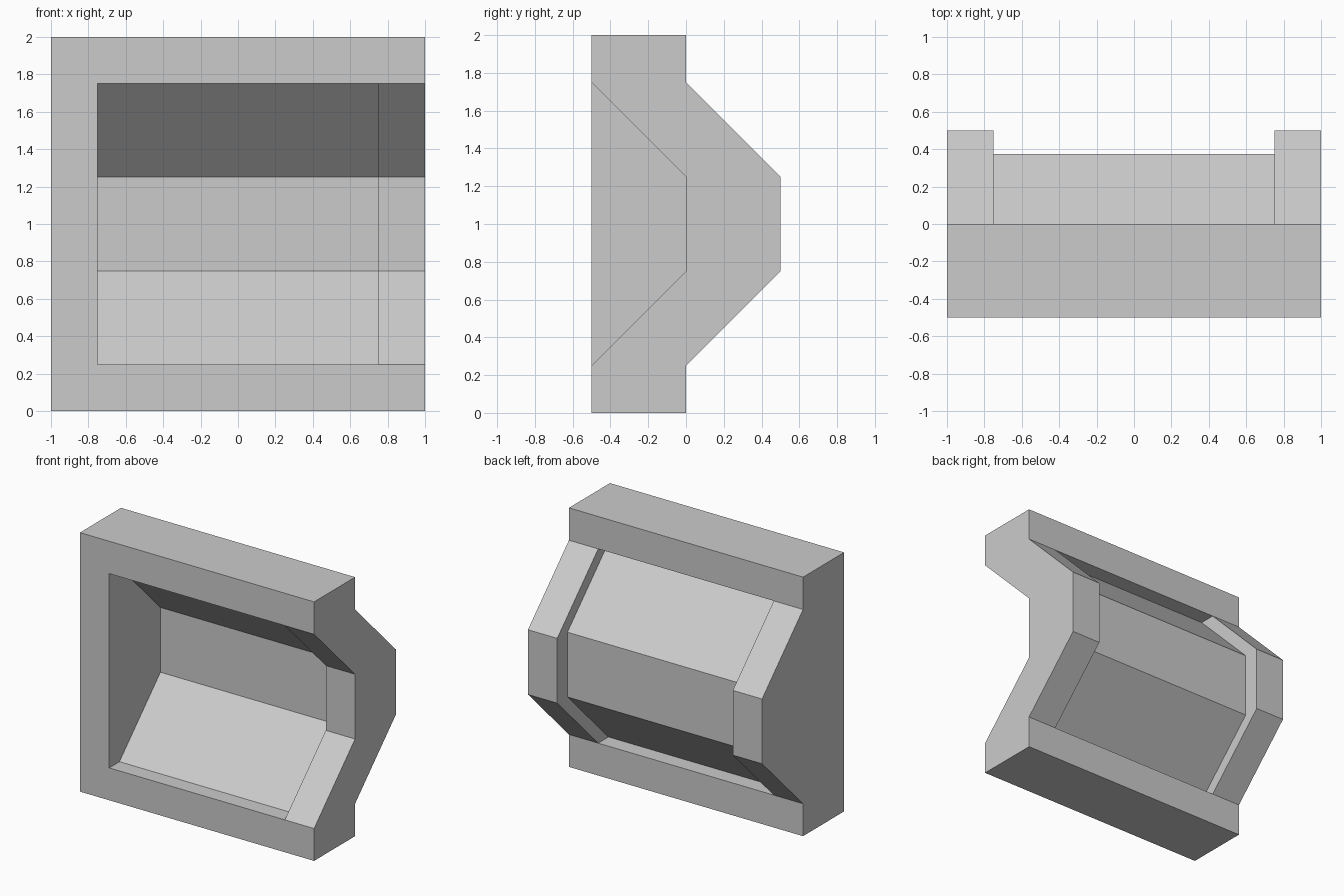
import bpy, bmesh

if "Cube" in bpy.data.objects:
    bpy.data.objects.remove(bpy.data.objects["Cube"])


def prism(name, x0, x1, profile):
    """Solid made by extruding a (y, z) profile along x."""
    bm = bmesh.new()
    face = bm.faces.new([bm.verts.new((x0, y, z)) for y, z in profile])
    ext = bmesh.ops.extrude_face_region(bm, geom=[face])
    verts = [v for v in ext["geom"] if isinstance(v, bmesh.types.BMVert)]
    bmesh.ops.translate(bm, verts=verts, vec=(x1 - x0, 0, 0))
    bmesh.ops.recalc_face_normals(bm, faces=bm.faces[:])
    mesh = bpy.data.meshes.new(name)
    bm.to_mesh(mesh)
    bm.free()
    ob = bpy.data.objects.new(name, mesh)
    bpy.context.collection.objects.link(ob)
    return ob


def bulge(y, far):
    """Angled bay profile starting at depth y, closed off at depth far."""
    return [(far, 0.25), (y, 0.25), (y + 0.5, 0.75),
            (y + 0.5, 1.25), (y, 1.75), (far, 1.75)]


# Solid body with the angled bay on its back
body = prism("bay_trim_body", -1, 1,
             [(-0.5, 0), (0, 0)] + bulge(0, 0)[1:5] + [(0, 2), (-0.5, 2)])

# Front hollow open to the right, deeper panel recess, and back panel recess
cutters = [
    prism("front_hollow_cutter", -0.75, 1.5, bulge(-0.5, -1)),
    prism("front_panel_cutter", -0.75, 0.75, bulge(-0.375, -1)),
    prism("back_panel_cutter", -0.75, 0.75, bulge(-0.125, 1)),
]
for cutter in cutters:
    mod = body.modifiers.new(cutter.name, 'BOOLEAN')
    mod.operation = 'DIFFERENCE'
    mod.solver = 'EXACT'
    mod.object = cutter
    cutter.hide_render = True

# Bake the cuts and remove the cutters
bpy.context.view_layer.update()
deps = bpy.context.evaluated_depsgraph_get()
result = bpy.data.meshes.new_from_object(body.evaluated_get(deps))
body.modifiers.clear()
body.data = result
for cutter in cutters:
    bpy.data.objects.remove(cutter)
